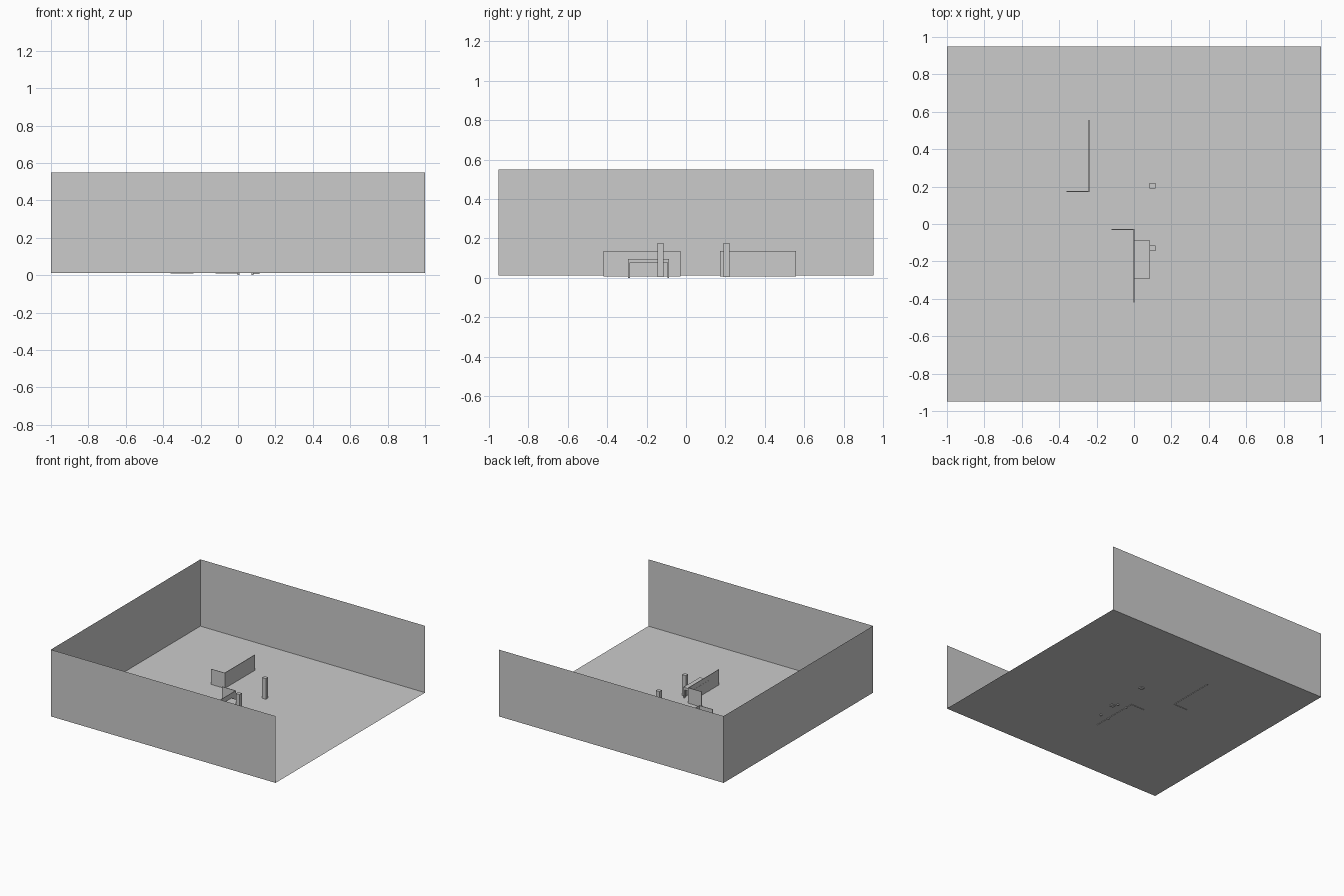
import bpy, bmesh

if "Cube" in bpy.data.objects:
    bpy.data.objects.remove(bpy.data.objects["Cube"])


def box(bm, x0, x1, y0, y1, z0, z1):
    verts = bmesh.ops.create_cube(bm, size=1)["verts"]
    for v in verts:
        v.co.x = x1 if v.co.x > 0 else x0
        v.co.y = y1 if v.co.y > 0 else y0
        v.co.z = z1 if v.co.z > 0 else z0


def finish(name, bm):
    mesh = bpy.data.meshes.new(name)
    bm.to_mesh(mesh)
    bm.free()
    obj = bpy.data.objects.new(name, mesh)
    bpy.context.collection.objects.link(obj)
    return obj


def box_object(name, *bounds):
    bm = bmesh.new()
    box(bm, *bounds)
    return finish(name, bm)


# Room shell: floor and three thin walls, open above and on the right
bm = bmesh.new()
box(bm, -1, 1, -0.95, 0.95, 0.012, 0.549)
bm.normal_update()
open_faces = [f for f in bm.faces if f.normal.z > 0.5 or f.normal.x > 0.5]
bmesh.ops.delete(bm, geom=open_faces, context='FACES')
finish("room_shell", bm)


# L-shaped low partitions: a long run along y and a short return along x
def partition(name, x, y0, y1, return_y):
    t = 0.004
    box_object(name + "_long", x - t, x, y0, y1, 0.008, 0.136)
    box_object(name + "_return", x - 0.122, x - t, return_y, return_y + t, 0.008, 0.136)


partition("back_partition", -0.238, 0.172, 0.557, 0.172)
partition("front_partition", 0.002, -0.419, -0.028, -0.032)

# Square posts
for name, y in (("front_post", -0.13), ("back_post", 0.205)):
    box_object(name, 0.082, 0.115, y - 0.015, y + 0.015, 0.005, 0.178)

# Table with a thick top and four thin legs
X0, X1, Y0, Y1, LEG = -0.003, 0.082, -0.293, -0.085, 0.01
box_object("table_top", X0, X1, Y0, Y1, 0.077, 0.097)
bm = bmesh.new()
for x in (X0, X1 - LEG):
    for y in (Y0, Y1 - LEG):
        box(bm, x, x + LEG, y, y + LEG, 0, 0.077)
finish("table_legs", bm)
